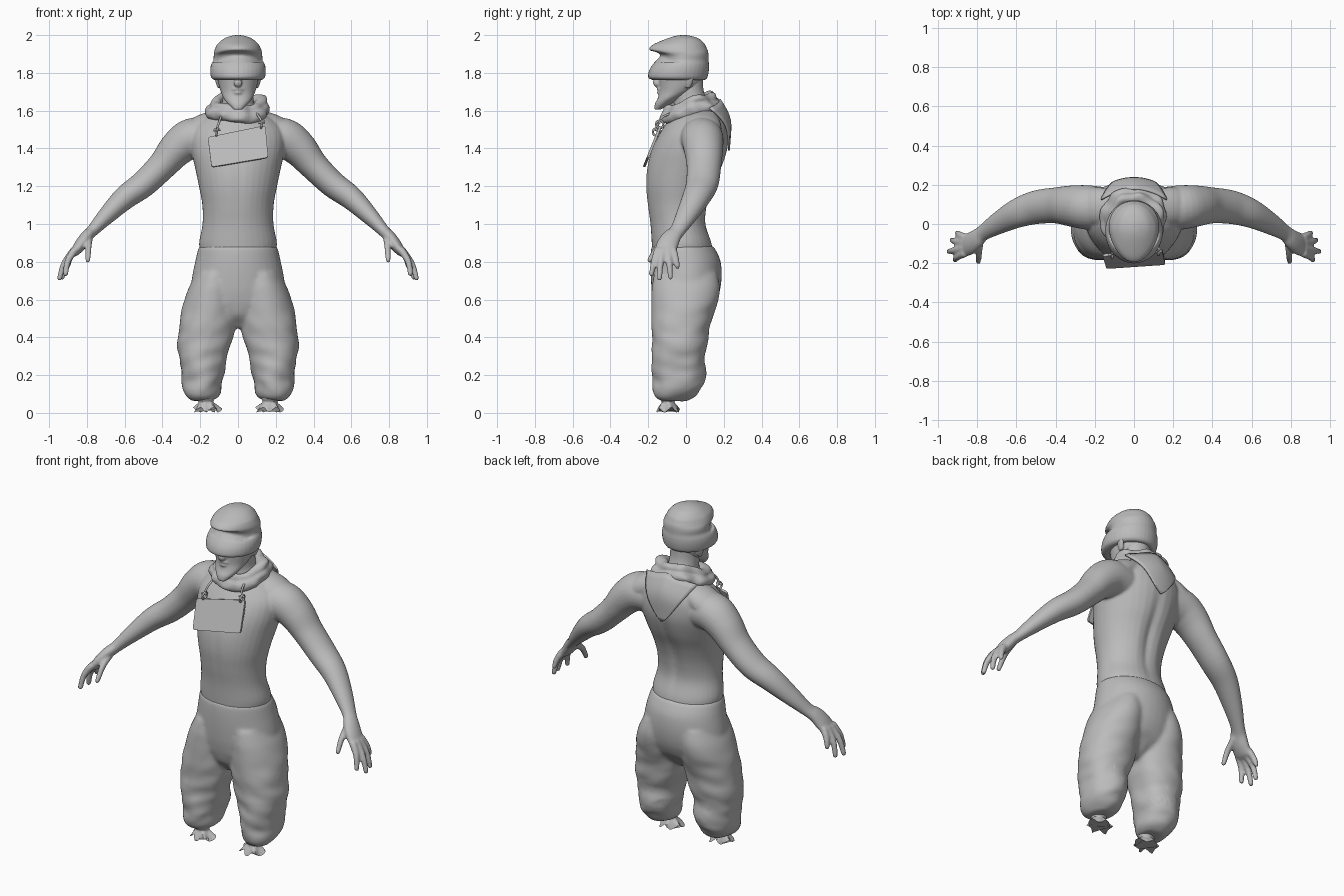
import bpy, bmesh, math
from mathutils import Vector, noise

if "Cube" in bpy.data.objects:
    bpy.data.objects.remove(bpy.data.objects["Cube"])

grey = bpy.data.materials.new("plain grey")
grey.diffuse_color = (0.5, 0.5, 0.5, 1)
grey.use_nodes = True
grey.node_tree.nodes["Principled BSDF"].inputs["Base Color"].default_value = grey.diffuse_color


def spline(pts, steps, closed=False):
    """Catmull-Rom through tuples of any length."""
    n, out = len(pts), []
    get = (lambda i: pts[i % n]) if closed else (lambda i: pts[max(0, min(n - 1, i))])
    for i in range(n if closed else n - 1):
        p = [get(i + k) for k in (-1, 0, 1, 2)]
        for s in range(steps):
            t = s / steps
            out.append([0.5 * (2 * b + (c - a) * t + (2 * a - 5 * b + 4 * c - d) * t * t
                               + (3 * b - a - 3 * c + d) * t ** 3) for a, b, c, d in zip(*p)])
    return out if closed else out + [list(pts[-1])]


def loft(bm, pts, sides=28, flat=False, closed=False, steps=5):
    """Skin elliptical rings (x, y, z, half width, half depth) along a path."""
    path = spline(pts, steps, closed)
    n, rings = len(path), []
    for i, (x, y, z, a, b) in enumerate(path):
        lo, hi = ((i - 1) % n, (i + 1) % n) if closed else (max(i - 1, 0), min(i + 1, n - 1))
        t = Vector((0, 0, 1)) if flat else (Vector(path[hi][:3]) - Vector(path[lo][:3])).normalized()
        ref = Vector((0, 0, 1)) if closed else Vector((0, 1, 0))
        v = (ref - t * ref.dot(t)).normalized()
        u = v.cross(t)
        a, b = max(a, 0.003), max(b, 0.003)
        rings.append([bm.verts.new(Vector((x, y, z)) + u * a * math.cos(k * math.tau / sides)
                                   + v * b * math.sin(k * math.tau / sides)) for k in range(sides)])
    for i in range(n if closed else n - 1):
        r, q = rings[i], rings[(i + 1) % n]
        for k in range(sides):
            bm.faces.new((r[k], r[(k + 1) % sides], q[(k + 1) % sides], q[k]))
    if not closed:
        bm.faces.new(rings[0][::-1])
        bm.faces.new(rings[-1])


def stack(bm, rows, cx=0):
    """Upright loft from rows of (height, half width, front y, back y[, centre x])."""
    loft(bm, [(r[4] if len(r) > 4 else cx, (r[2] + r[3]) / 2, r[0], r[1], (r[3] - r[2]) / 2)
              for r in rows], flat=True, sides=36)


def finish(name, bm, voxel=0, smooth=0, angle=60):
    bmesh.ops.recalc_face_normals(bm, faces=bm.faces)
    me = bpy.data.meshes.new(name)
    bm.to_mesh(me)
    bm.free()
    ob = bpy.data.objects.new(name, me)
    bpy.context.collection.objects.link(ob)
    me.materials.append(grey)
    bpy.ops.object.select_all(action='DESELECT')
    ob.select_set(True)
    bpy.context.view_layer.objects.active = ob
    if voxel:
        m = ob.modifiers.new("merge", 'REMESH')
        m.mode, m.voxel_size = 'VOXEL', voxel
        bpy.ops.object.modifier_apply(modifier="merge")
    if smooth:
        m = ob.modifiers.new("soften", 'SMOOTH')
        m.factor, m.iterations = 0.5, smooth
        bpy.ops.object.modifier_apply(modifier="soften")
    bpy.ops.object.shade_smooth_by_angle(angle=math.radians(angle))
    return ob


def bump(z, mid, width):
    return math.exp(-((z - mid) / width) ** 2)


# Body: torso, neck, arms and hands merged into one skin
bm = bmesh.new()
stack(bm, [(.84, .198, -.178, .145), (.9, .206, -.182, .138), (1.0, .188, -.19, .11), (1.1, .189, -.205, .12),
           (1.2, .207, -.215, .15), (1.3, .228, -.208, .195), (1.4, .25, -.18, .224), (1.48, .25, -.14, .226),
           (1.54, .21, -.1, .215), (1.59, .14, -.07, .19), (1.63, .09, -.065, .13), (1.7, .08, -.07, .095),
           (1.78, .08, -.07, .09)])
for v in bm.verts:  # spine groove and chest line
    if v.co.y > 0:
        v.co.y -= .022 * bump(v.co.x, 0, .035) * bump(v.co.z, 1.18, .22)
    else:
        v.co.y += .006 * bump(v.co.x, 0, .03) * bump(v.co.z, 1.2, .2)
arm = [(.13, .075, 1.45, .1, .11), (.24, .085, 1.453, .108, .113), (.32, .092, 1.402, .096, .105),
       (.4, .095, 1.31, .078, .092), (.5, .085, 1.212, .071, .086), (.6, .053, 1.138, .063, .074),
       (.7, 0, 1.04, .046, .056), (.77, -.045, .965, .032, .042), (.803, -.075, .932, .032, .05),
       (.832, -.097, .893, .032, .057), (.862, -.11, .853, .024, .056), (.878, -.114, .832, .01, .042)]
digits = [((.79, -.085, .925), (.792, -.15, .875), (.795, -.192, .808)),
          ((.862, -.148, .865), (.9, -.168, .805), (.913, -.183, .735)),
          ((.868, -.122, .86), (.92, -.135, .79), (.945, -.14, .712)),
          ((.868, -.094, .86), (.913, -.088, .79), (.93, -.082, .718)),
          ((.862, -.07, .865), (.89, -.055, .82), (.902, -.045, .775))]
for s in (-1, 1):
    loft(bm, [(s * x, y, z, a, b) for x, y, z, a, b in arm])
    # sloping neck-to-shoulder muscle
    loft(bm, [(s * .03, .08, 1.6, .06, .07), (s * .11, .085, 1.55, .06, .09), (s * .19, .088, 1.505, .073, .1),
              (s * .27, .09, 1.45, .07, .09)])
    for d in digits:
        pts = [(s * p[0], p[1], p[2], r, r) for p, r in zip(d, (.022, .0175, .014))]
        loft(bm, pts, sides=12)
        bmesh.ops.create_icosphere(bm, subdivisions=2, radius=.014)
        bmesh.ops.translate(bm, verts=bm.verts[-42:], vec=pts[-1][:3])
finish("body", bm, .0075, 5)

# Head with jaw, pointed beard, nose and lips
bm = bmesh.new()
stack(bm, [(1.605, .022, -.168, -.135), (1.635, .052, -.165, -.08), (1.665, .076, -.15, -.03),
           (1.7, .091, -.142, .04), (1.74, .103, -.143, .08), (1.79, .112, -.145, .09), (1.84, .11, -.13, .09)])
loft(bm, [(0, -.13, 1.80, .018, .02), (0, -.15, 1.76, .019, .022), (0, -.155, 1.742, .024, .018),
          (0, -.145, 1.73, .012, .01)], sides=12)
for z, w in ((1.714, .042), (1.696, .034)):
    loft(bm, [(-w, -.122, z - .003, .006, .006), (0, -.147, z, .008, .009), (w, -.122, z - .003, .006, .006)], sides=10)
for s in (-1, 1):
    loft(bm, [(s * .1, .01, 1.72, .007, .012), (s * .107, .015, 1.75, .011, .022),
              (s * .115, .02, 1.79, .012, .025)], sides=12)
finish("head", bm, .006, 3)

# Cap: wide pulled-down band, notch, and a crown overhanging the brow
bm = bmesh.new()
stack(bm, [(1.762, .125, -.175, .1), (1.775, .142, -.2, .113), (1.81, .147, -.196, .121), (1.842, .143, -.178, .122),
           (1.868, .131, -.155, .119), (1.89, .129, -.137, .119), (1.907, .128, -.15, .118), (1.92, .127, -.192, .115),
           (1.935, .121, -.192, .108), (1.955, .107, -.165, .098), (1.982, .074, -.1, .068),
           (1.996, .036, -.055, .025), (2.0, .01, -.025, 0)])
for v in bm.verts:  # narrow the crown toward the front and arch its lower lip
    c = v.co
    if c.z > 1.88 and c.y < -.03:
        c.x *= 1 - .15 * (-c.y - .03) / .16
    if 1.86 < c.z < 1.95 and c.y < 0:
        c.z -= min(.03, 2.5 * c.x * c.x) * (1.95 - c.z) / .09 * min(1, -c.y / .05)
finish("cap", bm, .006, 3)

# Baggy trousers: pelvis plus two legs, merged and wrinkled
bm = bmesh.new()
stack(bm, [(.885, .203, -.181, .14), (.865, .212, -.186, .156), (.8, .227, -.189, .184), (.7, .246, -.186, .188),
           (.6, .25, -.175, .166), (.52, .2, -.15, .115), (.45, .08, -.09, .03)])
leg = [(.74, .1, -.168, .165, .12), (.66, .13, -.182, .18, .132), (.58, .145, -.184, .167, .145),
       (.5, .154, -.184, .14, .156), (.4, .148, -.182, .119, .171), (.3, .13, -.18, .108, .185),
       (.2, .112, -.178, .102, .187), (.13, .104, -.172, .085, .188), (.09, .09, -.165, .058, .185),
       (.064, .06, -.145, 0, .178)]
for s in (-1, 1):
    stack(bm, [r[:4] + (s * r[4],) for r in leg])
trousers = finish("trousers", bm, .01, 9)
for v in trousers.data.vertices:
    c = v.co
    k = max(0, min(1, (.66 - c.z) / .4))
    fold = noise.noise(Vector((abs(c.x) * 8 + c.z * 6, c.y * 8, c.z * 12)))
    v.co = c + v.normal * fold * .015 * k

# Tied, pleated trouser ends
for s, side in ((-1, "right"), (1, "left")):
    bm = bmesh.new()
    loft(bm, [(s * .175, -.095, .1, .06, .055), (s * .172, -.095, .07, .046, .042), (s * .169, -.095, .056, .04, .034),
              (s * .166, -.095, .036, .055, .046), (s * .164, -.095, .016, .07, .056)], flat=True, sides=36, steps=3)
    for v in bm.verts:
        ang = math.atan2(v.co.y + .095, v.co.x - s * .167)
        k = max(0, (.06 - v.co.z) / .045)
        v.co.z = max(0, v.co.z + .014 * k * math.sin(5 * ang))
        r = 1 + .14 * k * math.sin(7 * ang + 1)
        v.co.x = s * .167 + (v.co.x - s * .167) * r
        v.co.y = -.095 + (v.co.y + .095) * r
    finish(side + "_tie", bm, angle=40)

# Scarf rolls around the neck, higher at the back
bm = bmesh.new()
for rx, yf, yb, zf, zb, r in ((.132, -.1, .165, 1.568, 1.628, .036), (.118, -.085, .135, 1.598, 1.672, .03)):
    loop = []
    for k in range(12):
        a = k * math.tau / 12
        w = (1 + math.sin(a)) / 2
        loop.append((rx * math.cos(a), yf + (yb - yf) * w, zf + (zb - zf) * w + .008 * math.sin(3 * a + 40 * r),
                     r * (1 + .15 * math.sin(2 * a)), r))
    loft(bm, loop, sides=14, closed=True)
for v in bm.verts:
    v.co += Vector((v.co.x, v.co.y, .05)).normalized() * .022 * noise.noise(v.co * 14)
finish("scarf", bm, .006, 3)

# Scarf corner hanging down the back
bm = bmesh.new()
rows, cols, grid = 10, 16, []
for i in range(rows + 1):
    t = i / rows
    half = .165 * (1 - t) ** .8 + .003
    grid.append([])
    for j in range(cols + 1):
        u = 2 * j / cols - 1
        x = u * half
        z = 1.66 - .27 * t - .045 * abs(u) * (1 - t)
        y = .178 + .057 * math.sin(min(1, t * 2) * math.pi / 2) - 1.9 * x * x - .008 * max(0, t - .6) / .4
        grid[-1].append(bm.verts.new((x, y, z)))
for i in range(rows):
    for j in range(cols):
        bm.faces.new((grid[i][j], grid[i][j + 1], grid[i + 1][j + 1], grid[i + 1][j]))
flap = finish("scarf_flap", bm)
thick = flap.modifiers.new("thickness", 'SOLIDIFY')
thick.thickness, thick.offset = .01, 0

# Chest plate, tilted forward
bm = bmesh.new()
corners = [(-.14, 1.302), (.16, 1.353), (.145, 1.522), (-.16, 1.46)]
front = [bm.verts.new((x, -.23 + .4 * (z - 1.3), z)) for x, z in corners]
res = bmesh.ops.extrude_face_region(bm, geom=[bm.faces.new(front)])
back = [g for g in res['geom'] if isinstance(g, bmesh.types.BMVert)]
bmesh.ops.translate(bm, verts=back, vec=(0, .013, -.004))
edges = [e for e in bm.edges if abs(e.verts[0].co.y - e.verts[1].co.y) > .01
         and (e.verts[0].co - e.verts[1].co).length < .03]
bmesh.ops.bevel(bm, geom=edges, offset=.014, segments=4, affect='EDGES', profile=.5)
finish("chest_plate", bm, angle=30)

# Rings and cords holding the plate
for name, x, z, top in (("right", -.112, 1.487, (-.085, -.1, 1.58)), ("left", .125, 1.527, (.1, -.085, 1.585))):
    y = -.23 + .4 * (z - 1.3)
    bm = bmesh.new()
    ring = [(x + .003 * math.sin(a), y + .02 * math.cos(a), z + .02 * math.sin(a), .006, .006)
            for a in [k * math.tau / 10 + .2 for k in range(10)]]
    loft(bm, ring, sides=8, closed=True, steps=2)
    loft(bm, [(x - .018, y - .002, z + .01, .007, .007), (x + .018, y - .002, z + .013, .007, .007)], sides=8)
    loft(bm, [(x, y, z + .018, .006, .006), ((x + top[0]) / 2, (y + top[1]) / 2 - .012, (z + top[2]) / 2 + .01, .006, .006),
              top + (.006, .006)], sides=8)
    finish(name + "_cord", bm)
